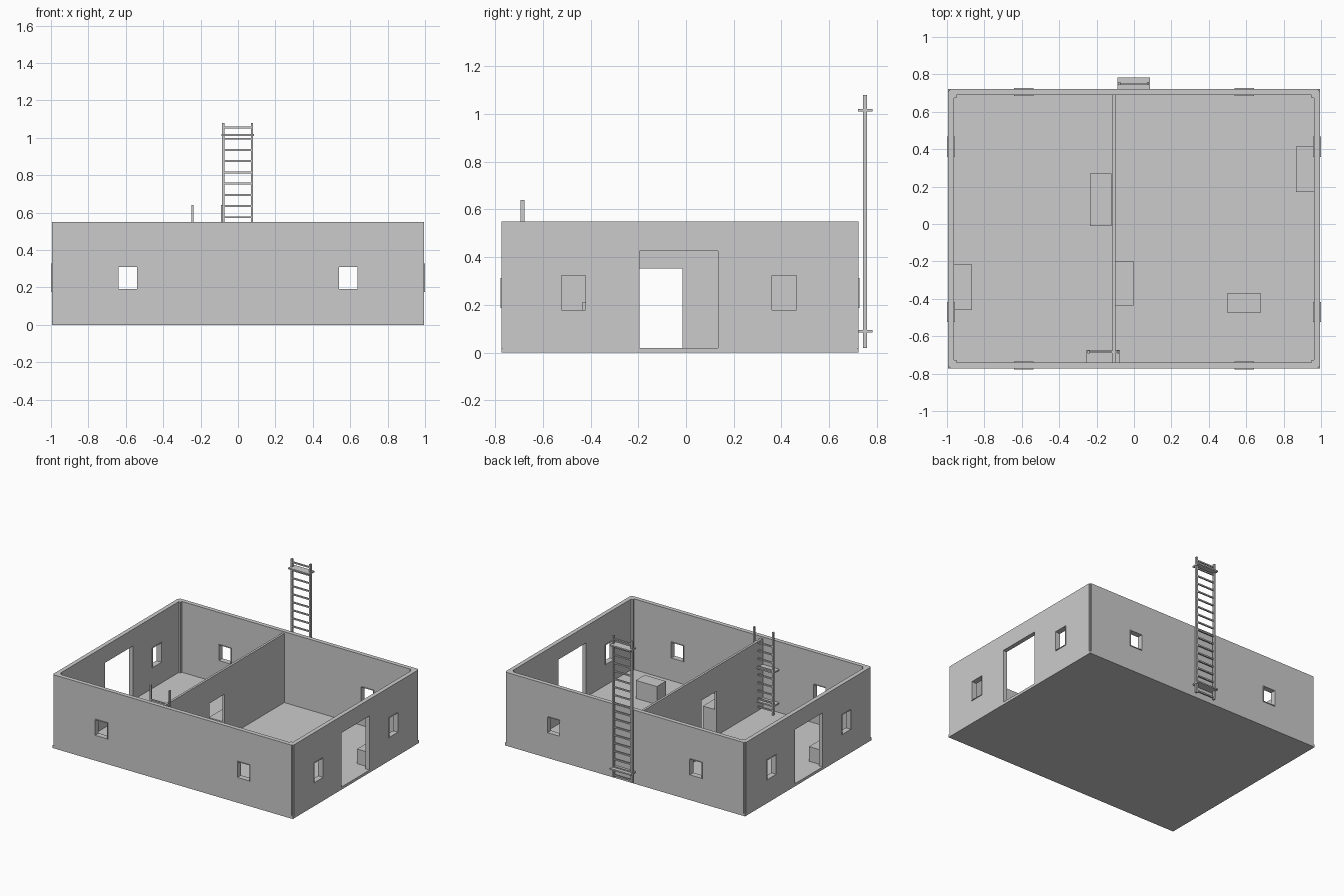
import bpy
import bmesh

cube = bpy.data.objects.get("Cube")
if cube:
    bpy.data.objects.remove(cube, do_unlink=True)

grey = bpy.data.materials.new("plain_grey")
grey.use_nodes = True
grey.diffuse_color = (0.6, 0.6, 0.6, 1)
grey.node_tree.nodes["Principled BSDF"].inputs["Base Color"].default_value = (0.6, 0.6, 0.6, 1)


def boxes(name, spans):
    """One object made of boxes, each given as (x range, y range, z range)."""
    bm = bmesh.new()
    for span in spans:
        verts = bmesh.ops.create_cube(bm, size=1)["verts"]
        for v in verts:
            for i, (low, high) in enumerate(span):
                v.co[i] = low if v.co[i] < 0 else high
    mesh = bpy.data.meshes.new(name)
    bm.to_mesh(mesh)
    bm.free()
    mesh.materials.append(grey)
    obj = bpy.data.objects.new(name, mesh)
    bpy.context.collection.objects.link(obj)
    return obj


def cut(wall, spans):
    """Cut box-shaped openings out of a wall."""
    cutter = boxes("opening_cutter", spans)
    cutter.hide_render = True
    mod = wall.modifiers.new("openings", "BOOLEAN")
    mod.object = cutter
    mod.operation = "DIFFERENCE"
    mod.solver = "EXACT"
    bpy.context.view_layer.objects.active = wall
    bpy.ops.object.modifier_apply(modifier=mod.name)
    bpy.data.objects.remove(cutter, do_unlink=True)


def frame(name, axis, through, across, height):
    """Thin sleeve lining a window; axis is the direction it goes through."""
    t = 0.004
    (a, b), (c, d) = across, height
    parts = [((a, a + t), height), ((b - t, b), height),
             ((a + t, b - t), (c, c + t)), ((a + t, b - t), (d - t, d))]
    boxes(name, [(through, s, z) if axis == "x" else (s, through, z) for s, z in parts])


FRONT, BACK, SIDE = -0.773, 0.722, 0.995
THICK, NOTCH, TOP, FLOOR = 0.032, 0.012, 0.55, 0.02

boxes("floor", [((-SIDE, SIDE), (FRONT, BACK), (0, FLOOR))])

# Front and back walls with two framed windows each
window_z = (0.188, 0.312)
for name, y0, y1, out in (("front", FRONT, FRONT + THICK, -1), ("back", BACK - THICK, BACK, 1)):
    wall = boxes(name + "_wall", [((-SIDE + NOTCH, SIDE - NOTCH), (y0, y1), (FLOOR, TOP))])
    spans = [(-0.642, -0.536), (0.536, 0.642)]
    cut(wall, [(s, (y0 - 0.1, y1 + 0.1), window_z) for s in spans])
    for label, s in zip(("right", "left"), spans):
        frame(f"{name}_{label}_window_frame", "y", (y0 - 0.005, y1 + 0.005), s, window_z)

# Side walls with a wide doorway between two framed windows
door_z, door_y = (-0.1, 0.425), (-0.195, 0.135)
side_window_z = (0.175, 0.327)
for name, x0, x1 in (("left", SIDE - THICK, SIDE), ("right", -SIDE, -SIDE + THICK)):
    wall = boxes(name + "_wall", [((x0, x1), (FRONT + NOTCH, BACK - NOTCH), (FLOOR, TOP))])
    spans = [(-0.525, -0.417), (0.357, 0.467)]
    through = (x0 - 0.1, x1 + 0.1)
    cut(wall, [(through, s, side_window_z) for s in spans] + [(through, door_y, door_z)])
    for label, s in zip(("front", "back"), spans):
        frame(f"{name}_{label}_window_frame", "x", (x0 - 0.005, x1 + 0.005), s, side_window_z)

# Corner posts, recessed outside and showing inside
posts = []
for sx in (-1, 1):
    for y in ((FRONT + 0.006, FRONT + 0.047), (BACK - 0.047, BACK - 0.006)):
        posts.append((sorted((sx * 0.989, sx * 0.948)), y, (FLOOR, TOP)))
boxes("corner_posts", posts)

# Partition with its doorway
partition = boxes("partition_wall", [((-0.117, -0.1), (FRONT + THICK, BACK - THICK), (FLOOR, 0.537))])
cut(partition, [((-0.2, 0), (-0.195, -0.015), (-0.1, 0.352))])

# Crates on the floor
for name, x, y, top in (
        ("partition_crate_right", (-0.235, -0.12), (-0.01, 0.27), 0.14),
        ("partition_crate_left", (-0.1, -0.002), (-0.435, -0.197), 0.21),
        ("left_wall_crate", (0.867, 0.963), (0.17, 0.415), 0.13),
        ("right_wall_crate", (-0.963, -0.867), (-0.46, -0.217), 0.13),
        ("middle_crate", (0.5, 0.675), (-0.475, -0.37), 0.155)):
    boxes(name, [(x, y, (FLOOR, top))])


def ladder(name, x0, x1, y, top, rungs, first, plate_y, plates):
    """Two rails, evenly spaced rungs and flat wall brackets."""
    boxes(name + "_rails", [((x - 0.006, x + 0.006), (y - 0.008, y + 0.008), (FLOOR, top))
                            for x in (x0, x1)])
    boxes(name + "_rungs", [((x0, x1), (y - 0.005, y + 0.005), (z - 0.005, z + 0.005))
                            for z in (first + 0.06 * i for i in range(rungs))])
    boxes(name + "_brackets", [((x0 - 0.01, x1 + 0.01), plate_y, (z - 0.005, z + 0.005))
                               for z in plates])


ladder("outer_ladder", -0.079, 0.075, 0.75, 1.08, 18, 0.035, (0.72, 0.782), (0.09, 1.015))
ladder("inner_ladder", -0.243, -0.086, -0.685, 0.64, 9, 0.05, (-0.742, -0.675), (0.09, 0.34))
